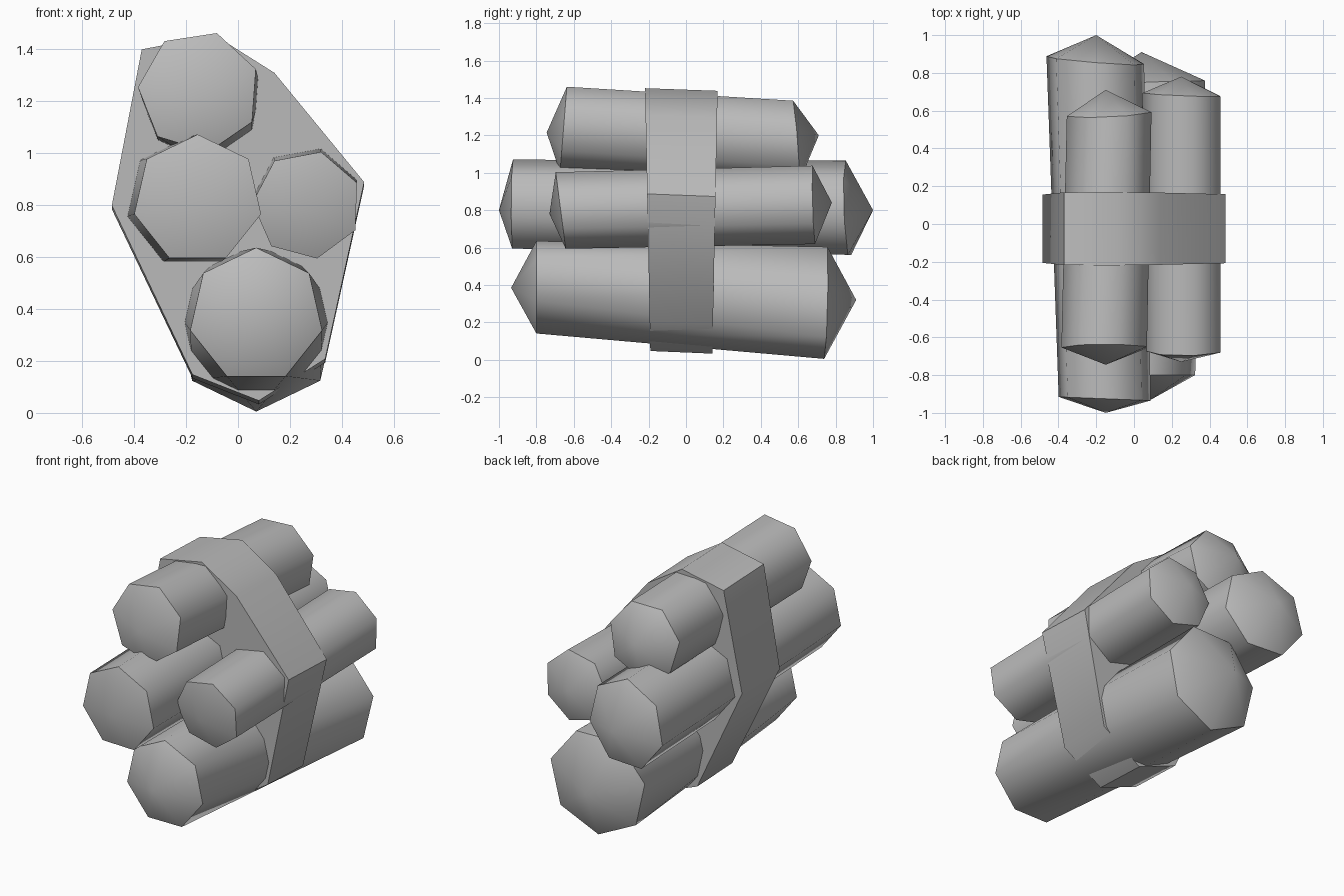
import bpy, bmesh
from math import sin, cos, radians, tau
from mathutils import Vector

cube = bpy.data.objects.get("Cube")
if cube:
    bpy.data.objects.remove(cube)

SIDES = 7

grey = bpy.data.materials.new("plain grey")
grey.use_nodes = True
grey.diffuse_color = (0.5, 0.5, 0.5, 1)
grey.node_tree.nodes["Principled BSDF"].inputs["Base Color"].default_value = (0.5, 0.5, 0.5, 1)


def finish(name, bm):
    bmesh.ops.recalc_face_normals(bm, faces=bm.faces)
    for f in bm.faces:
        f.smooth = True
    mesh = bpy.data.meshes.new(name)
    bm.to_mesh(mesh)
    bm.free()
    mesh.materials.append(grey)
    obj = bpy.data.objects.new(name, mesh)
    bpy.context.collection.objects.link(obj)
    return obj


def ring(bm, centre, radius, angle, lean):
    """Seven-sided rim facing y; lean shifts y along x and z."""
    verts = []
    for i in range(SIDES):
        a = radians(angle) + tau * i / SIDES
        dx, dz = radius * cos(a), radius * sin(a)
        verts.append(bm.verts.new(Vector(centre) + Vector((dx, dx * lean[0] + dz * lean[1], dz))))
    return verts


def log(name, front, back):
    """Each end is (tip, rim centre, radius, start angle, lean)."""
    bm = bmesh.new()
    rims = []
    for tip, centre, radius, angle, lean in (front, back):
        rim = ring(bm, centre, radius, angle, lean)
        point = bm.verts.new(tip)
        for i in range(SIDES):
            bm.faces.new((rim[i], rim[(i + 1) % SIDES], point))
        rims.append(rim)
    a, b = rims
    for i in range(SIDES):
        j = (i + 1) % SIDES
        bm.faces.new((a[i], a[j], b[j], b[i]))
        # crisp rims between body and pointed ends
        for r in rims:
            bm.edges.get((r[i], r[j])).smooth = False
    return finish(name, bm)


# The four logs
log("top_log",
    ((-0.15, -0.745, 1.215), (-0.15, -0.655, 1.235), 0.235, 73, (0, 0.08)),
    ((-0.15, 0.71, 1.20), (-0.13, 0.585, 1.175), 0.23, 66, (0.05, -0.08)))
log("middle_right_log",
    ((-0.15, -1.0, 0.80), (-0.155, -0.925, 0.82), 0.25, 90, (-0.04, 0)),
    ((-0.20, 1.0, 0.80), (-0.205, 0.865, 0.80), 0.265, 90, (-0.08, -0.04)))
log("middle_left_log",
    ((0.25, -0.73, 0.78), (0.265, -0.67, 0.80), 0.21, 75, (0, -0.13)),
    ((0.25, 0.78, 0.84), (0.26, 0.685, 0.83), 0.215, 75, (-0.04, -0.03)))
log("bottom_log",
    ((0.08, -0.935, 0.385), (0.07, -0.80, 0.375), 0.26, 90, (0, 0)),
    ((0.04, 0.91, 0.32), (0.07, 0.745, 0.32), 0.315, 64.3, (0.04, 0.02)))

# Solid strap wrapped around the bundle
outline = [(-0.37, 1.39), (-0.09, 1.445), (0.14, 1.30), (0.485, 0.88),
           (0.335, 0.20), (0.08, 0.04), (-0.175, 0.14), (-0.485, 0.79)]
bm = bmesh.new()
front = [bm.verts.new((x, -0.19 - 0.02 * z, z + 0.007)) for x, z in outline]
back = [bm.verts.new((x, 0.14 + 0.02 * z, z - 0.007)) for x, z in outline]
bm.faces.new(front)
bm.faces.new(back)
for i in range(len(outline)):
    j = (i + 1) % len(outline)
    bm.faces.new((front[i], front[j], back[j], back[i]))
strap = finish("strap", bm)
bpy.ops.object.select_all(action='DESELECT')
strap.select_set(True)
bpy.context.view_layer.objects.active = strap
bpy.ops.object.shade_smooth_by_angle(angle=radians(50))
